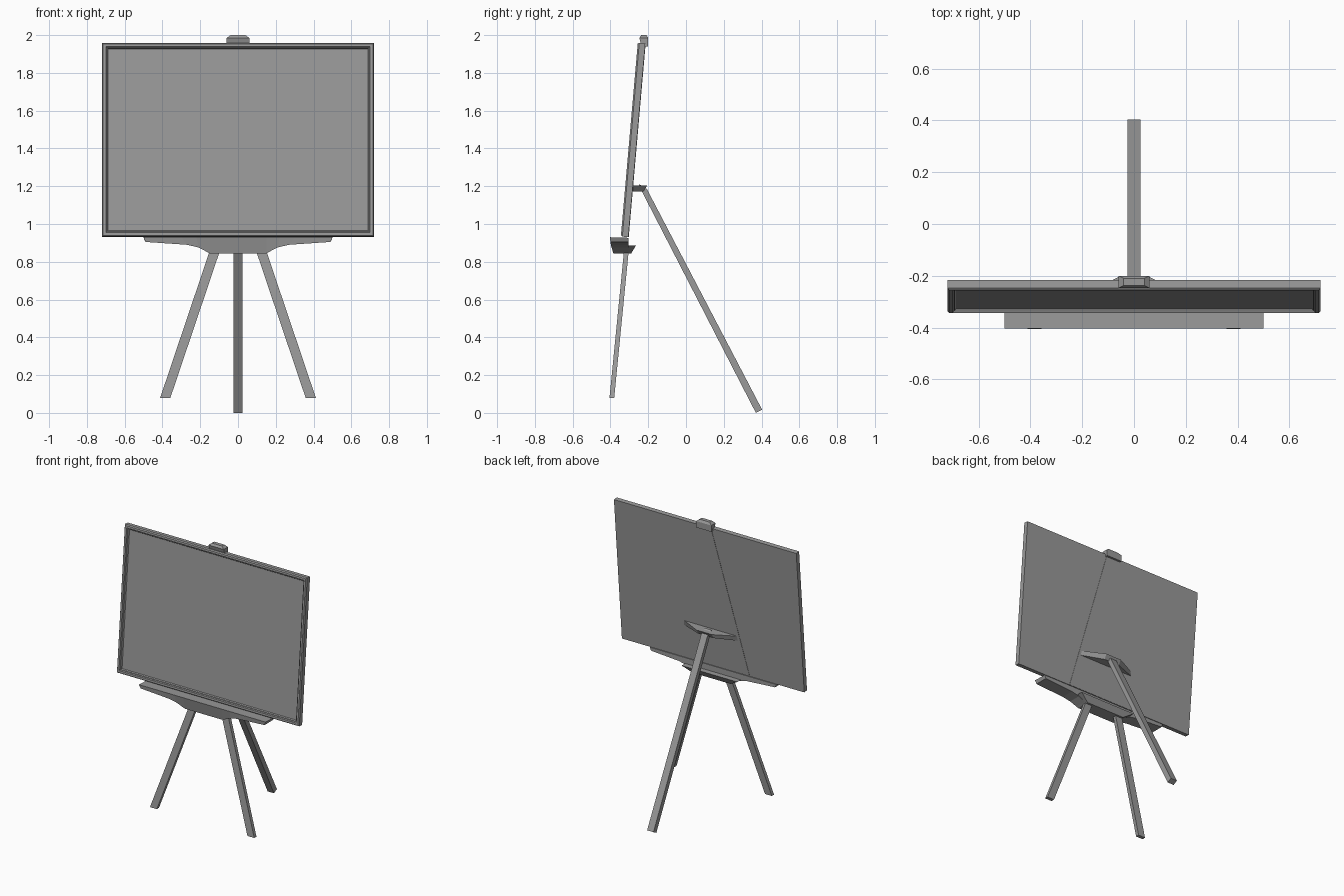
import bpy, bmesh, math
from mathutils import Matrix, Vector

if "Cube" in bpy.data.objects:
    bpy.data.objects.remove(bpy.data.objects["Cube"], do_unlink=True)

grey = bpy.data.materials.new("mid_grey")
grey.use_nodes = True
tone = (0.32, 0.32, 0.32, 1)
grey.diffuse_color = tone
grey.node_tree.nodes["Principled BSDF"].inputs["Base Color"].default_value = tone


def loft(name, rings, matrix=Matrix()):
    """Join matching rings of points with flat sides and cap both ends."""
    bm = bmesh.new()
    loops = [[bm.verts.new(matrix @ Vector(p)) for p in ring] for ring in rings]
    n = len(loops[0])
    for a, b in zip(loops, loops[1:]):
        for i in range(n):
            j = (i + 1) % n
            bm.faces.new((a[i], a[j], b[j], b[i]))
    bm.faces.new(loops[0][::-1])
    bm.faces.new(loops[-1])
    bmesh.ops.recalc_face_normals(bm, faces=bm.faces)
    mesh = bpy.data.meshes.new(name)
    bm.to_mesh(mesh)
    bm.free()
    mesh.materials.append(grey)
    obj = bpy.data.objects.new(name, mesh)
    bpy.context.collection.objects.link(obj)
    return obj


def upright(inset, y):
    """Rectangle of the board outline, shrunk by inset, at depth y."""
    w, h = HALF_W - inset, HEIGHT - inset
    return [(-w, y, inset), (w, y, inset), (w, y, h), (-w, y, h)]


def level(w, y0, y1, z, x=0):
    """Horizontal rectangle of half width w."""
    return [(x - w, y0, z), (x + w, y0, z), (x + w, y1, z), (x - w, y1, z)]


# Leaning board with chamfered frame and sunken panel
HALF_W, HEIGHT, DEPTH = 0.72, 1.03, 0.04
lean = Matrix.Translation((0, -0.345, 0.934)) @ Matrix.Rotation(math.radians(-5), 4, 'X')
steps = [(0, DEPTH), (0, 0.008), (0.006, 0), (0.02, 0), (0.024, 0.008), (0.028, 0.008), (0.033, 0.016)]
loft("board", [upright(i, y) for i, y in steps], lean)

# Tapered plate on the back of the board
plate = [[(-0.29, y, 0.001), (0.29, y, 0.001), (0.05, y, 1.02), (-0.05, y, 1.02)]
         for y in (DEPTH - 0.002, DEPTH + 0.002)]
loft("back_plate", plate, lean)

# Clip over the top edge
loft("top_clip", [level(0.06, -0.235, -0.2, 1.94), level(0.06, -0.247, -0.2, 1.985),
                  level(0.04, -0.237, -0.21, 2.0)])

# Tray with a deeper middle: top x, bottom x, bottom z, bottom front y
stations = [(0.5, 0.49, 0.905, -0.4), (0.3, 0.27, 0.89, -0.398),
            (0.22, 0.21, 0.876, -0.394), (0.15, 0.15, 0.845, -0.385)]
half = [[(xt, -0.403, 0.93), (xt, -0.305, 0.927), (xb, -0.305, zb), (xb, yf, zb)]
        for xt, xb, zb, yf in stations]
mirrored = [[(-x, y, z) for x, y, z in ring] for ring in reversed(half)]
loft("tray", half + mirrored)

# Flared bracket holding the legs
loft("leg_bracket", [level(0.22, -0.38, -0.265, 0.886), level(0.15, -0.38, -0.29, 0.844)])

# Front legs, cut level at the feet
for side, label in ((1, "left"), (-1, "right")):
    loft("front_leg_" + label, [level(0.027, -0.405, -0.38, 0.08, side * 0.385),
                                level(0.027, -0.328, -0.303, 0.86, side * 0.122)])

# Rear hinge, narrowing from the board to the leg
loft("rear_hinge", [[(-0.22, -0.285, z), (0.22, -0.285, z), (0.06, y, z), (-0.06, y, z)]
                    for y, z in ((-0.225, 1.172), (-0.205, 1.205))])

# Rear leg, cut square at the foot
leg_ends = [((-0.25, 1.175), (-0.25, 1.212)), ((-0.235, 1.175), (-0.207, 1.185)),
            ((0.37, 0), (0.403, 0.017))]
loft("rear_leg", [[(-0.025, y0, z0), (0.025, y0, z0), (0.025, y1, z1), (-0.025, y1, z1)]
                  for (y0, z0), (y1, z1) in leg_ends])
